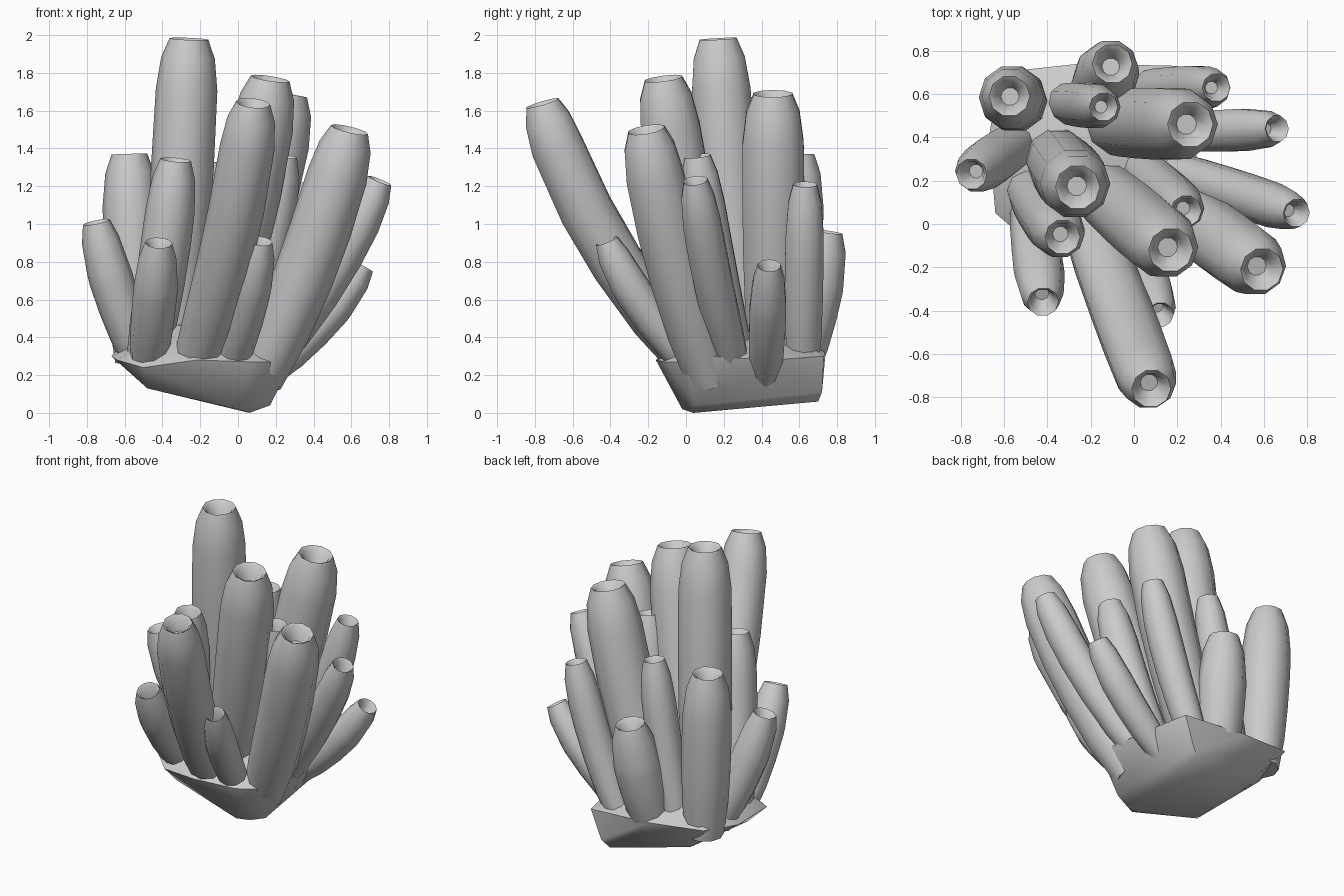
import bpy, bmesh, math
from mathutils import Vector

if "Cube" in bpy.data.objects:
    bpy.data.objects.remove(bpy.data.objects["Cube"])

SIDES = 10


def finish(bm, name, angle):
    bmesh.ops.recalc_face_normals(bm, faces=bm.faces[:])
    mesh = bpy.data.meshes.new(name)
    bm.to_mesh(mesh)
    bm.free()
    obj = bpy.data.objects.new(name, mesh)
    bpy.context.collection.objects.link(obj)
    bpy.ops.object.select_all(action='DESELECT')
    obj.select_set(True)
    bpy.context.view_layer.objects.active = obj
    bpy.ops.object.shade_smooth_by_angle(angle=math.radians(angle))
    return obj


def sponge_tube(name, base, tip, r, bend=.17):
    """Bent tube with a tapered shoulder, flat rim and sunken pit."""
    base, tip = Vector(base), Vector(tip)
    span = tip - base
    length = span.length
    mid = (base + tip) / 2 + Vector((span.x, span.y, 0)) * bend
    # rings: (position along path, radius factor, offset past the path point)
    rings = [(0, .8, 0), (.2, .95, 0), (.4, 1, 0), (.6, 1.02, 0),
             (1 - .27 / length, 1, 0), (1 - .1 / length, .87, 0),
             (1, .63, 0), (1, .5, -.015), (1, .28, -.10)]
    bm = bmesh.new()
    loops = []
    for t, k, off in rings:
        p = base * (1 - t) ** 2 + mid * (2 * t * (1 - t)) + tip * t * t
        d = ((mid - base) * (1 - t) + (tip - mid) * t).normalized()
        u = Vector((0, 1, 0)).cross(d).normalized()
        v = d.cross(u)
        p += d * off
        loops.append([bm.verts.new(p + (u * math.cos(a) + v * math.sin(a)) * r * k)
                      for a in (2 * math.pi * i / SIDES for i in range(SIDES))])
    for a, b in zip(loops, loops[1:]):
        for i in range(SIDES):
            j = (i + 1) % SIDES
            bm.faces.new((a[i], a[j], b[j], b[i]))
    bm.faces.new(loops[0][::-1])
    bm.faces.new(loops[-1])
    return finish(bm, name, 55)


# Tilted root block that all tubes grow out of
root = [(.06, .04, .0), (-.48, .03, .13), (-.48, .64, .19), (.08, .70, .06),
        (.17, .05, .04), (.30, .12, .30), (.28, .45, .28), (.2, .73, .30),
        (.13, .72, .11), (-.25, .74, .33), (-.62, .70, .36), (-.67, .40, .30),
        (-.64, .05, .28), (-.5, -.07, .24), (-.22, -.16, .28),
        (.0, -.02, .02), (.06, -.11, .27), (.24, .0, .27),
        (-.35, .1, .46), (-.1, .15, .47), (-.1, .5, .47), (-.42, .5, .48)]
bm = bmesh.new()
for co in root:
    bm.verts.new(co)
bmesh.ops.convex_hull(bm, input=bm.verts[:])
finish(bm, "root_block", 60)

# Tubes: base, tip, radius, optional bend
tubes = [
    ((-.37, .32, .25), (-.26, .17, 1.98), .163),
    ((-.18, .18, .25), (.17, -.12, 1.77), .165),
    ((-.14, .47, .25), (.26, .46, 1.69), .17),
    ((-.24, .07, .22), (.08, -.76, 1.64), .145, .25),
    ((.11, .13, .18), (.59, -.21, 1.50), .16),
    ((.13, .26, .22), (.75, .05, 1.23), .105),
    ((.14, .42, .2), (.66, .44, .78), .10),
    ((.03, .62, .22), (.38, .63, 1.21), .105),
    ((-.18, .58, .22), (-.10, .74, .96), .147),
    ((-.53, .56, .27), (-.575, .59, 1.37), .15),
    ((-.34, .56, .25), (-.14, .54, 1.33), .105),
    ((-.51, .39, .27), (-.75, .23, 1.01), .115),
    ((-.49, .17, .25), (-.33, -.06, 1.34), .13),
    ((-.48, .11, .25), (-.42, -.36, .90), .115, .2),
    ((-.05, .06, .22), (.12, -.42, .91), .10, .2),
    ((.0, .28, .22), (.24, .06, 1.36), .115),
]
for n, args in enumerate(tubes, 1):
    sponge_tube(f"sponge_tube_{n}", *args)
